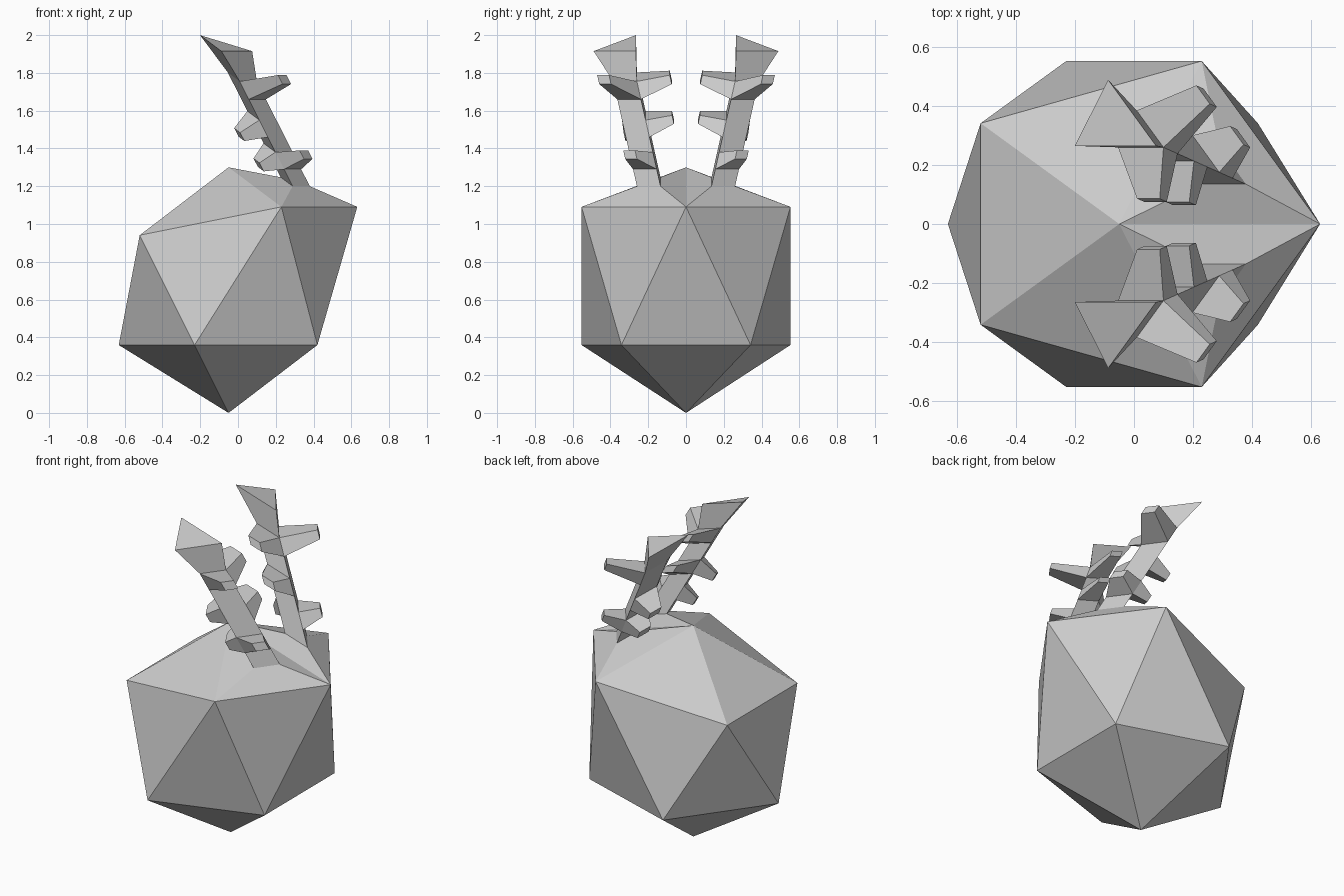
import bpy, bmesh
from mathutils import Vector

if "Cube" in bpy.data.objects:
    bpy.data.objects.remove(bpy.data.objects["Cube"])

bm = bmesh.new()

# Body: icosahedron with its front upper corners pushed forward and up
bmesh.ops.create_icosphere(bm, subdivisions=1, radius=0.65)
for v in bm.verts:
    front_upper = 0.1 < v.co.z < 0.6 and v.co.x > 0
    v.co += Vector((-0.05, 0, 0.65))
    if front_upper:
        v.co += Vector((0.1, 0, 0.15))


def extrude(face):
    return bmesh.ops.extrude_discrete_faces(bm, faces=[face])["faces"][0]


def corners(face):
    """Front, outer and rear corner of a triangular antler section."""
    vs = list(face.verts)
    front = max(vs, key=lambda v: v.co.x)
    outer = max(vs, key=lambda v: abs(v.co.y))
    rear = min(vs, key=lambda v: v.co.x)
    return {"front": front, "outer": outer, "rear": rear}


def tine(section, a, b, length):
    """Pull a tapered prong out of the segment side below edge a-b."""
    c = corners(section)
    edge = bm.edges.get((c[a], c[b]))
    side = next(f for f in edge.link_faces if f is not section)
    side.normal_update()
    n = side.normal.copy()
    end = extrude(side)
    mid = end.calc_center_median()
    for v in end.verts:
        v.co = mid + (v.co - mid) * 0.5 + n * length


# Antler sections: front corner (x, |y|, z), scale of the body face, prongs
def along(z):
    t = (z - 1.2) / 0.555
    return (0.38 - 0.28 * t, 0.135 + 0.125 * t, z)


S = 0.226
sections = [
    (along(1.20), S, []),
    (along(1.29), S, []),
    (along(1.38), S, [("front", "outer", 0.12), ("outer", "rear", 0.095)]),
    (along(1.46), S, []),
    (along(1.55), S, [("outer", "rear", 0.115), ("rear", "front", 0.14)]),
    (along(1.66), S, []),
    (along(1.755), S, [("front", "outer", 0.215), ("rear", "front", 0.175)]),
    ((0.075, 0.265, 1.915), 0.405, []),
]

# Antlers: grown from the two front top faces of the body
top = max(bm.verts, key=lambda v: v.co.z)
roots = [f for f in top.link_faces if min(v.co.x for v in f.verts) > -0.1
         and max(v.co.x for v in f.verts) > 0.5]
for face in roots:
    side = 1 if face.calc_center_median().y > 0 else -1
    base = {k: v.co.copy() for k, v in corners(face).items()}
    for (x, y, z), scale, prongs in sections:
        face = extrude(face)
        origin = Vector((x, y * side, z))
        for k, v in corners(face).items():
            v.co = origin + (base[k] - base["front"]) * scale
        for a, b, length in prongs:
            tine(face, a, b, length)

bmesh.ops.recalc_face_normals(bm, faces=bm.faces)
mesh = bpy.data.meshes.new("antlered_body")
bm.to_mesh(mesh)
bm.free()
obj = bpy.data.objects.new("antlered_body", mesh)
bpy.context.collection.objects.link(obj)
